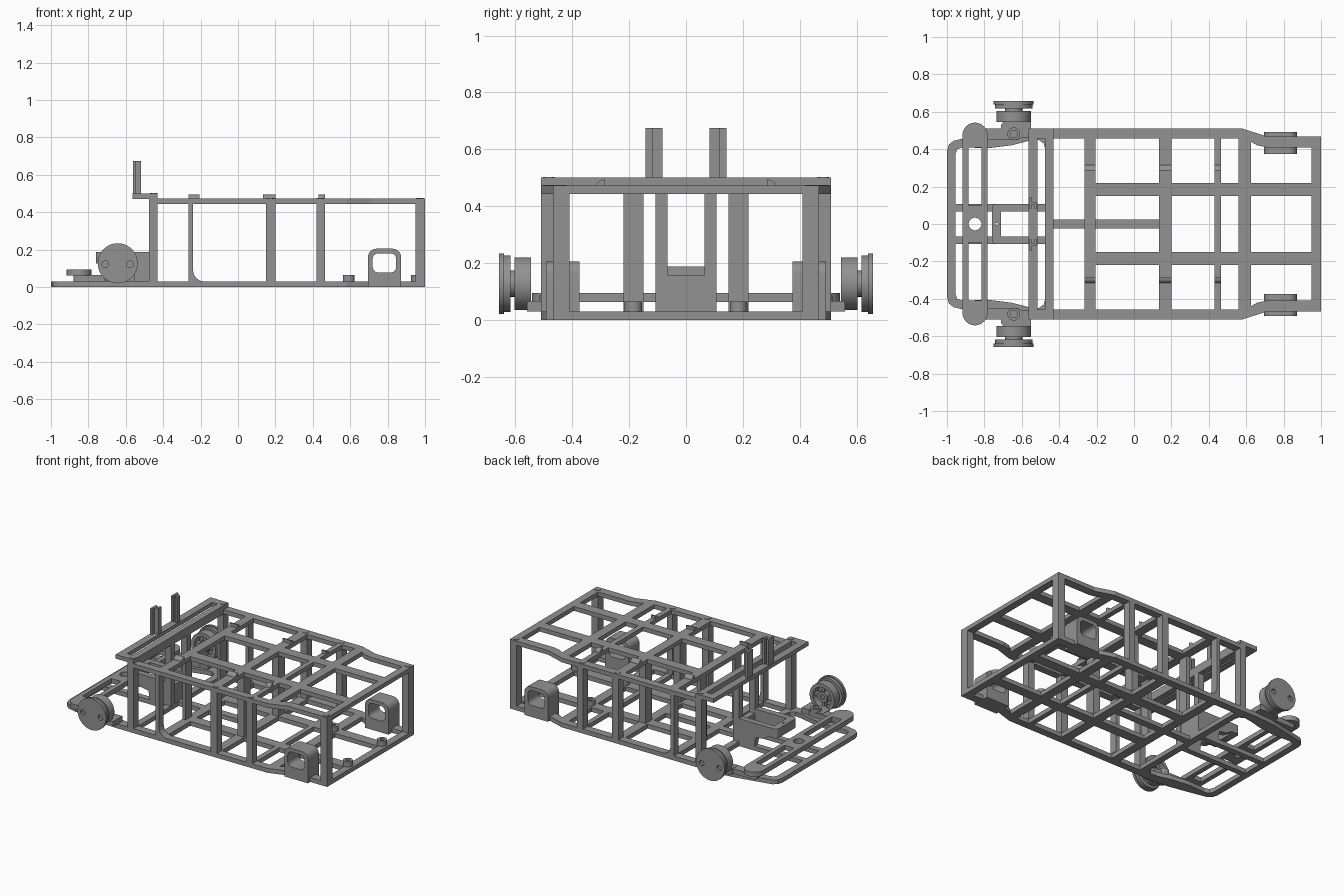
import bpy, bmesh, math
from mathutils import Matrix, Vector

if "Cube" in bpy.data.objects:
    bpy.data.objects.remove(bpy.data.objects["Cube"])

grey = bpy.data.materials.new("mid grey")
grey.diffuse_color = (0.29, 0.29, 0.29, 1)
grey.use_nodes = True
grey.node_tree.nodes["Principled BSDF"].inputs["Base Color"].default_value = grey.diffuse_color


def finish(name, bm, smooth=False):
    bmesh.ops.recalc_face_normals(bm, faces=bm.faces)
    me = bpy.data.meshes.new(name)
    bm.to_mesh(me)
    bm.free()
    ob = bpy.data.objects.new(name, me)
    bpy.context.collection.objects.link(ob)
    me.materials.append(grey)
    if smooth:
        bpy.context.view_layer.objects.active = ob
        ob.select_set(True)
        bpy.ops.object.shade_smooth_by_angle(angle=math.radians(35))
        ob.select_set(False)
    return ob


def boxes(name, items):
    """One object from (x0, x1, y0, y1, z0, z1) boxes."""
    bm = bmesh.new()
    for x0, x1, y0, y1, z0, z1 in items:
        m = Matrix.Translation(((x0 + x1) / 2, (y0 + y1) / 2, (z0 + z1) / 2))
        m = m @ Matrix.Diagonal((abs(x1 - x0), abs(y1 - y0), abs(z1 - z0), 1))
        bmesh.ops.create_cube(bm, size=1, matrix=m)
    return finish(name, bm)


def prism(name, pts, a, b, axis="z", holes=(), smooth=False):
    """Extrude a 2D outline with holes from a to b along z (x,y) or y (x,z)."""
    def put(p, h):
        return Vector((p[0], p[1], h)) if axis == "z" else Vector((p[0], h, p[1]))
    bm = bmesh.new()
    edges = []
    for loop in [pts, *holes]:
        vs = [bm.verts.new(put(p, a)) for p in loop]
        edges += [bm.edges.new((vs[i - 1], vs[i])) for i in range(len(vs))]
    bmesh.ops.triangle_fill(bm, edges=edges, use_beauty=True)
    r = bmesh.ops.extrude_face_region(bm, geom=list(bm.faces))
    shift = put((0, 0), b - a)
    bmesh.ops.translate(bm, vec=shift, verts=[v for v in r["geom"] if isinstance(v, bmesh.types.BMVert)])
    return finish(name, bm, smooth)


def circle(cx, cy, r, n=32):
    return [(cx + r * math.cos(2 * math.pi * i / n), cy + r * math.sin(2 * math.pi * i / n)) for i in range(n)]


def rounded(x0, x1, y0, y1, r, n=6, square_bottom=False):
    pts = []
    for cx, cy, s in ((x1 - r, y1 - r, 0), (x0 + r, y1 - r, 1), (x0 + r, y0 + r, 2), (x1 - r, y0 + r, 3)):
        if square_bottom and s > 1:
            pts.append((x0 if s == 2 else x1, y0))
            continue
        for i in range(n + 1):
            t = math.pi / 2 * (s + i / n)
            pts.append((cx + r * math.cos(t), cy + r * math.sin(t)))
    return pts


def flip(pts, s):
    return [(x, y * s) for x, y in pts]


# Top and bottom ladder frames
cross = [(-.475, -.43, .47), (-.265, -.205, .47), (.135, .20, .47), (.43, .465, .47), (.56, .625, .47), (.95, 1, .465)]
rail = [(-.475, .51), (.58, .51), (.71, .468), (1, .468), (1, .41), (.71, .41), (.66, .42), (.625, .44),
        (.56, .457), (-.475, .457)]
for level, z0, z1 in (("bottom", 0, .03), ("top", .443, .472)):
    bars = [(a, b, -w, w, z0, z1) for a, b, w in cross]
    bars += [(-.26, .96, s * .15, s * .22, z0, z1) for s in (1, -1)]
    boxes(level + "_frame_bars", bars)
    for s in (1, -1):
        prism(level + "_side_rail", flip(rail, s), z0, z1)
boxes("bottom_spine", [(-.44, .14, -.025, .025, 0, .03)])

# Bottom nose loop with a rounded window
for s in (1, -1):
    nose = [(-1, 0), (-1, .39), (-.99, .425), (-.965, .445), (-.93, .453), (-.85, .47), (-.7, .50), (-.56, .51),
            (-.44, .51), (-.44, .40), (-.475, .40), (-.482, .43), (-.51, .45), (-.56, .445), (-.66, .42),
            (-.78, .405), (-.915, .41), (-.945, .40), (-.955, .37), (-.955, 0)]
    prism("nose_loop", flip(nose, s), 0, .03)
boxes("nose_bars", [(-.97, -.44, s * .067, s * .107, 0, .03) for s in (1, -1)])

# Upright posts
posts = []
for s in (1, -1):
    posts += [(-.475, -.43, s * .457, s * .51, .03, .475), (-.475, -.43, s * .065, s * .107, .03, .475),
              (-.265, -.24, s * .457, s * .51, .03, .45), (.15, .20, s * .457, s * .51, .03, .45),
              (.42, .465, s * .457, s * .51, .03, .45), (.95, 1, s * .41, s * .468, 0, .472),
              (.15, .20, s * .15, s * .22, .03, .45), (-.265, -.24, s * .15, s * .22, .03, .45)]
boxes("posts", posts)
fillet = [(-.24, .03), (-.24, .09)] + [(-.18 - .06 * math.cos(t * math.pi / 12), .09 - .06 * math.sin(t * math.pi / 12)) for t in range(1, 7)]
for s in (1, -1):
    prism("post_fillet", fillet, s * .457, s * .51, "y", smooth=True)

# Raised front shelf on the top frame
boxes("front_shelf", [(-.565, -.515, -.51, .51, .472, .5), (-.475, -.43, -.51, .51, .472, .5)]
      + [(-.565, -.43, s * .457, s * .51, .472, .5) for s in (1, -1)])

# Channel shaped masts
boxes("masts", [b for s in (1, -1) for b in (
    (-.562, -.518, s * .105, s * .118, .48, .675),
    (-.562, -.547, s * .083, s * .143, .48, .675),
    (-.533, -.518, s * .083, s * .112, .48, .675))])

# Small quarter round stops on the top bars, bolt heads
for s in (1, -1):
    for a, b in ((-.265, -.205), (.135, .20), (.43, .465)):
        bm = bmesh.new()
        q = [(.285, .472)] + [(.285 + .03 * math.cos(t * math.pi / 12), .47 + .024 * math.sin(t * math.pi / 12)) for t in range(7)]
        f = bm.faces.new([bm.verts.new((a, s * y, z)) for y, z in q])
        r = bmesh.ops.extrude_face_region(bm, geom=[f])
        bmesh.ops.translate(bm, vec=(b - a, 0, 0), verts=[v for v in r["geom"] if isinstance(v, bmesh.types.BMVert)])
        finish("bar_stop", bm, True)
    for x, y, z in ((-.45, .483, .5), (.175, .483, .472), (.44, .483, .472), (.972, .44, .472)):
        prism("bolt_head", circle(x, s * y, .02, 20), z - .002, z + .003, smooth=True)

# Rear axle housings and hollow pegs
for s in (1, -1):
    prism("rear_housing", rounded(.695, .872, 0, .205, .045, square_bottom=True), s * .375, s * .493, "y",
          [rounded(.72, .846, .078, .18, .03)], True)
    for x in (.592, .957):
        prism("peg", circle(x, s * .185, .031, 24), .02, .065, holes=[circle(x, s * .185, .014, 16)], smooth=True)

# Servo cradle: arms, rear wall and rounded front bridge
for s in (1, -1):
    arm = [(-.44, .03), (-.44, .187), (-.745, .187), (-.745, .125), (-.70, .125), (-.66, .10), (-.60, .09), (-.59, .03)]
    prism("cradle_arm", arm, s * .067, s * .107, "y")
boxes("cradle_wall", [(-.475, -.435, -.1, .1, .03, .158)])
prism("cradle_bridge", rounded(-.76, -.712, -.107, .107, .022), .125, .187,
      holes=[circle(-.735, 0, .007, 12)], smooth=True)

# Steering tie bar with slots and round ends
tie = [(-.85 + .067 * math.cos(t * math.pi / 16), .475 + .067 * math.sin(t * math.pi / 16)) for t in range(17)]
tie += [(x, -y) for x, y in reversed(tie)]
slots = [[(-.885, s * .10), (-.815, s * .10), (-.815, s * .41), (-.885, s * .41)] for s in (1, -1)]
prism("tie_bar", tie, .062, .094, holes=[circle(-.85, 0, .034)] + slots, smooth=True)

# Front steering arms, knuckles and wheels
WX, WZ = -.643, .127
for s in (1, -1):
    prism("steering_arm", rounded(-.88, -.60, min(s * .45, s * .51), max(s * .45, s * .51), .028), .03, .064, smooth=True)
    base = [(-.71, .46), (-.55, .46), (-.55, .56), (-.69, .56), (-.71, .53)]
    prism("knuckle_base", flip(base, s), .03, .066)
    prism("pivot", circle(WX, s * .482, .034, 24), .03, .085, holes=[circle(WX, s * .482, .019, 20)], smooth=True)
    prism("knuckle_ring", circle(WX, WZ, .093), s * .545, s * .603, "y", [circle(WX, WZ, .068)], True)
    prism("knuckle_hub", circle(WX, WZ, .036), s * .55, s * .625, "y", [circle(WX, WZ, .016, 20)], True)
    boxes("knuckle_spokes", [(WX - .075, WX + .075, s * .56, s * .59, WZ - .01, WZ + .01),
                             (WX - .01, WX + .01, s * .56, s * .59, WZ - .075, WZ + .075)])
    prism("wheel_neck", circle(WX, WZ, .046), s * .59, s * .625, "y", smooth=True)
    holes = [circle(WX + d, WZ - .005, .018, 16) for d in (-.066, .066)]
    prism("wheel_outer", circle(WX, WZ, .107, 48), s * .64, s * .657, "y", holes, True)
    prism("wheel_inner", circle(WX, WZ, .1, 48), s * .618, s * .641, "y", smooth=True)
